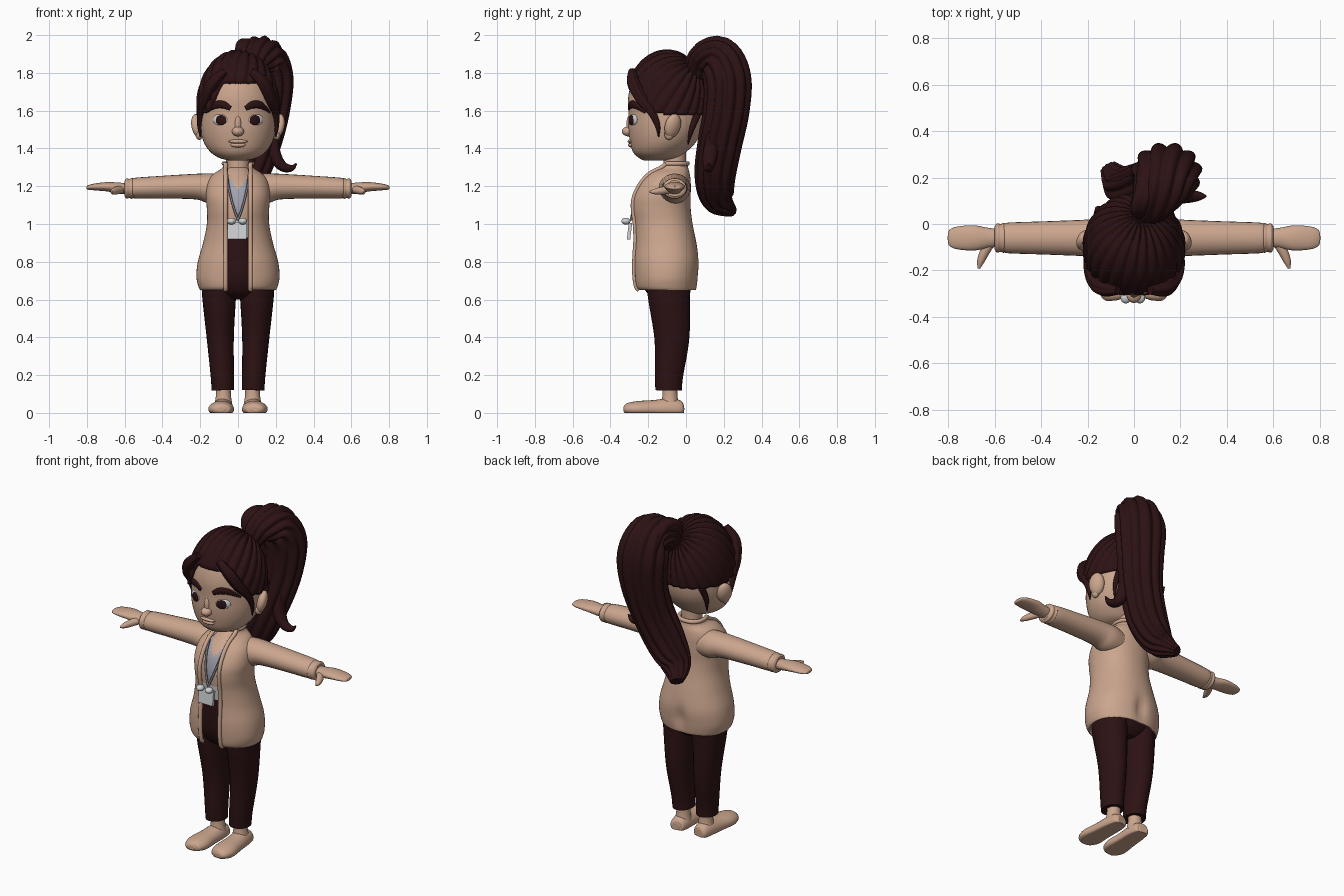
import bpy, bmesh, math
from mathutils import Vector

cube = bpy.data.objects.get("Cube")
if cube:
    bpy.data.objects.remove(cube)


def material(name, *rgb):
    m = bpy.data.materials.new(name)
    m.use_nodes = True
    m.diffuse_color = (*rgb, 1)
    m.node_tree.nodes["Principled BSDF"].inputs["Base Color"].default_value = (*rgb, 1)
    return m


TAN = material("warm tan", .6, .38, .27)
DARK = material("dark brown", .026, .006, .007)
LILAC = material("lilac grey", .36, .36, .43)
GREY = material("lanyard grey", .2, .2, .23)
PALE = material("pale grey", .62, .63, .65)


def smooth_keys(keys, n=6):
    """Catmull-Rom interpolation of number tuples."""
    out = []
    for i in range(len(keys) - 1):
        quad = [keys[max(i - 1, 0)], keys[i], keys[i + 1], keys[min(i + 2, len(keys) - 1)]]
        for k in range(n):
            t = k / n
            out.append(tuple(b + t / 2 * (c - a + t * (2 * a - 5 * b + 4 * c - d + t * (3 * (b - c) + d - a)))
                             for a, b, c, d in zip(*quad)))
    return out + [tuple(keys[-1])]


def skin_rows(name, rows, mats, closed=True, rule=None):
    """Joins rows of points into a smooth surface; closed rows get end caps."""
    bm = bmesh.new()
    grid = [[bm.verts.new(p) for p in row] for row in rows]
    n = len(grid[0])
    for a, b in zip(grid, grid[1:]):
        for j in range(n if closed else n - 1):
            k = (j + 1) % n
            bm.faces.new((a[j], a[k], b[k], b[j]))
    if closed:
        bm.faces.new(grid[0])
        bm.faces.new(grid[-1])
    bmesh.ops.recalc_face_normals(bm, faces=bm.faces)
    for f in bm.faces:
        f.smooth = len(f.verts) == 4
        if rule:
            f.material_index = rule(f.calc_center_median())
    me = bpy.data.meshes.new(name)
    bm.to_mesh(me)
    bm.free()
    for m in mats:
        me.materials.append(m)
    ob = bpy.data.objects.new(name, me)
    bpy.context.collection.objects.link(ob)
    return ob


def sweep(name, keys, mat, ref, lobes=0, seg=24, depth=.16, floor=None):
    """Oval tube along keys of (x, y, z, radius a, radius b)."""
    keys = smooth_keys(keys)
    pts = [Vector(k[:3]) for k in keys]
    rows = []
    for i, (p, k) in enumerate(zip(pts, keys)):
        t = (pts[min(i + 1, len(pts) - 1)] - pts[max(i - 1, 0)]).normalized()
        side = Vector(ref).cross(t).normalized()
        up = t.cross(side)
        row = []
        for j in range(seg):
            a = math.tau * j / seg
            r = 1 - depth * (1 - abs(math.sin(lobes * a / 2))) if lobes else 1
            q = p + (side * math.cos(a) * k[3] + up * math.sin(a) * k[4]) * r
            if floor is not None:
                q.z = max(q.z, floor)
            row.append(q)
        rows.append(row)
    return skin_rows(name, rows, [mat])


def oval_rows(keys, power=2, seg=48, gap=None):
    """Horizontal rings from (z, half width, front y, back y), optionally open in front."""
    rows = []
    for z, w, f, b in smooth_keys(keys):
        start = math.asin(min(1, gap / w) ** (power / 2)) if gap else 0
        row = []
        for j in range(seg + (1 if gap else 0)):
            a = start + (math.tau - 2 * start) * j / seg
            s, c = math.sin(a), math.cos(a)
            s, c = (math.copysign(abs(v) ** (2 / power), v) for v in (s, c))
            row.append(Vector((w * s, (f + b) / 2 - (b - f) / 2 * -(-c), z)))
        rows.append(row)
    return rows


def ball(name, loc, size, mat, turn=(0, 0, 0)):
    bpy.ops.mesh.primitive_uv_sphere_add(segments=24, ring_count=16, location=loc, rotation=turn)
    ob = bpy.context.object
    ob.name = name
    ob.scale = size
    ob.data.materials.append(mat)
    bpy.ops.object.shade_smooth()
    return ob


X, Y, Z = (1, 0, 0), (0, 1, 0), (0, 0, 1)

# Head and neck
head_keys = [(1.335, .04, -.22, -.11), (1.35, .1, -.25, -.04), (1.38, .145, -.28, 0), (1.43, .18, -.295, .05),
             (1.5, .2, -.305, .09), (1.58, .205, -.305, .105), (1.68, .2, -.305, .1),
             (1.78, .17, -.275, .06), (1.85, .12, -.22, 0), (1.88, .04, -.14, -.08)]
skin_rows("head", oval_rows(head_keys), [TAN])
sweep("neck", [(0, -.06, 1.2, .07, .07), (0, -.06, 1.28, .06, .06), (0, -.06, 1.4, .06, .06)], TAN, Y)


def face_y(x, z):
    k = min(smooth_keys(head_keys, 12), key=lambda q: abs(q[0] - z))
    return (k[2] + k[3]) / 2 - (k[3] - k[2]) / 2 * math.sqrt(max(0, 1 - (x / k[1]) ** 2))


# Nose and lips
ball("nose", (0, -.305, 1.49), (.032, .035, .026), TAN)
ball("nose_bridge", (0, -.298, 1.525), (.018, .018, .05), TAN)
ball("upper_lip", (0, -.293, 1.437), (.05, .016, .011), TAN)
ball("lower_lip", (0, -.288, 1.418), (.04, .018, .013), TAN)

# Hair cap: ridges run from the ponytail root to the hairline
centre, size = Vector((0, -.1, 1.62)), Vector((.212, .222, .29))
pole = Vector((.15, .62, .75)).normalized()
u = pole.cross(Vector(X)).normalized()
v = pole.cross(u)


def cap_point(phi, theta, r=1):
    d = pole * math.cos(theta) + (u * math.cos(phi) + v * math.sin(phi)) * math.sin(theta)
    return centre + d * size * r


def hairline(p):
    t = min(1, max(0, (abs(p.x - .02) - .09) / .1))
    return 1.58 if p.y > -.12 else 1.75 - .16 * t * t * (3 - 2 * t)


columns = []
for j in range(240):
    phi, end = math.tau * j / 240, .1
    while end < 3:
        p = cap_point(phi, end)
        if p.z < hairline(p):
            break
        end += .01
    ridge = .05 * abs(math.sin(phi * 12))
    col = [cap_point(phi, end * max(i, .1) / 24, 1 + ridge * math.sin(math.pi * min(i / 12, .5)))
           for i in range(25)]
    columns.append(col + [cap_point(phi, end, .9)])
skin_rows("hair_cap", list(zip(*columns)), [DARK])

# Ponytail, its upper curl, flicked strand and tie
sweep("ponytail", [(.05, .04, 1.77, .05, .05), (.075, .08, 1.86, .085, .09), (.12, .17, 1.88, .12, .13),
                   (.14, .22, 1.77, .13, .155), (.135, .215, 1.6, .125, .14), (.1, .18, 1.42, .12, .125),
                   (.03, .155, 1.25, .11, .12), (-.05, .17, 1.13, .085, .09), (-.11, .245, 1.065, .03, .04)],
      DARK, X, lobes=11, seg=88)
sweep("ponytail_curl", [(.04, .05, 1.82, .03, .03), (.02, .07, 1.92, .04, .04), (.05, .15, 1.94, .045, .05),
                        (.06, .24, 1.86, .04, .05), (.05, .28, 1.7, .01, .01)], DARK, X, lobes=4, seg=32)
sweep("ponytail_flick", [(.18, .15, 1.52, .03, .03), (.19, .13, 1.38, .035, .04), (.23, .12, 1.31, .028, .03),
                         (.28, .12, 1.295, .018, .02), (.31, .12, 1.32, .004, .004)], DARK, Y)
ball("hair_tie", (.05, .05, 1.8), (.06, .05, .06), DARK)

# Jacket: open shell with raised front bands and collar
jacket_keys = [(.65, .2, -.255, .055), (.67, .21, -.27, .06), (.72, .22, -.277, .066), (.8, .213, -.28, .07),
               (.9, .185, -.275, .055), (1, .165, -.28, .035), (1.08, .165, -.29, .025), (1.15, .17, -.282, .025),
               (1.22, .16, -.245, .025), (1.265, .13, -.205, .02), (1.295, .085, -.165, .012), (1.32, .075, -.14, .008)]
rows = oval_rows(jacket_keys, 2.2, 56, .066)
for row in rows:
    for p in row:
        # Soft crease down the seat
        if p.y > 0:
            p.y -= .022 * math.exp(-(p.x / .03) ** 2 - ((p.z - .74) / .07) ** 2)
jacket = skin_rows("jacket_body", rows, [TAN], closed=False)
shell = jacket.modifiers.new("cloth", "SOLIDIFY")
shell.thickness = .014
shell.offset = -1
sweep("collar", [(*p, .012, .012) for p in rows[-1][::7]], TAN, Z, seg=12)

# Shirt with a lilac neckline and pale hem
skin_rows("shirt", oval_rows([(.92, .13, -.25, 0), (1, .13, -.26, 0), (1.1, .13, -.265, 0), (1.2, .12, -.235, 0),
                              (1.27, .07, -.165, -.01), (1.3, .05, -.12, -.02)], seg=96), [TAN, LILAC, PALE],
          rule=lambda p: 2 if p.z < 1.01 else
          1 if abs(p.x) < .3 * (p.z - 1) and p.z < 1.18 + abs(p.x) * 1.3 else 0)

# Trouser seat
skin_rows("trouser_seat", oval_rows([(.6, .06, -.15, -.02), (.64, .15, -.21, .02), (.72, .18, -.245, .04),
                                     (.82, .16, -.25, .03), (.93, .125, -.252, 0)]), [DARK])

# Badge and clips
bpy.ops.mesh.primitive_cube_add(size=1, location=(-.005, -.299, .962), rotation=(-.12, 0, 0))
badge = bpy.context.object
badge.name = "badge"
badge.scale = (.1, .018, .088)
badge.data.materials.append(PALE)

for s, side in ((1, "left"), (-1, "right")):
    # Face and ears
    def on_face(x, z, out=0):
        return (s * x, face_y(x, z) - out, z)

    turn = (0, 0, s * .46)
    ball(side + "_eye_white", on_face(.095, 1.552, -.004), (.042, .012, .03), PALE, turn)
    ball(side + "_iris", on_face(.09, 1.55, .004), (.031, .009, .027), DARK, turn)
    ball(side + "_ear", (s * .213, -.07, 1.52), (.03, .045, .065), TAN, (-.15, s * .25, s * .5))
    ball(side + "_ear_lobe", (s * .205, -.09, 1.475), (.02, .025, .03), TAN)
    sweep(side + "_eyebrow", [(*on_face(x, z), r / 2, r) for x, z, r in
                              ((.04, 1.612, .012), (.08, 1.632, .02), (.125, 1.627, .018), (.17, 1.59, .006))],
          DARK, Z, seg=12)

    # Fringe lock, sideburn and nape wisp
    sweep(side + "_fringe", [(s * x, y, z, r, r) for x, y, z, r in
                             ((.07, -.285, 1.81, .02), (.135, -.278, 1.745, .034), (.175, -.235, 1.66, .032),
                              (.197, -.18, 1.59, .022), (.203, -.15, 1.52, .014), (.2, -.145, 1.46, .003))],
          DARK, Y, lobes=5, seg=40)
    sweep(side + "_nape_wisp", [(s * .15, .06, 1.58, .02, .02), (s * .16, .03, 1.5, .014, .014),
                                (s * .15, .01, 1.42, .003, .003)], DARK, Y, seg=12)

    # Jacket band, lanyard strap and badge clip
    sweep(side + "_jacket_band", [(*row[0 if s > 0 else -1], .012, .012) for row in rows[::5]], TAN, Y, seg=12)
    sweep(side + "_strap", [(s * .058, -.19, 1.265, .006, .006), (s * .05, -.235, 1.2, .006, .006),
                            (s * .03, -.272, 1.11, .006, .006), (0, -.292, 1.02, .006, .006)], GREY, Y, seg=10)
    ball(side + "_clip", (s * .03 - .005, -.318, 1.015), (.023, .024, .018), PALE)

    # Sleeve, cuff and hand
    sweep(side + "_sleeve", [(s * x, -.06, z, a, b) for x, z, a, b in
                             ((.06, 1.18, .07, .07), (.14, 1.188, .083, .08), (.22, 1.198, .078, .068),
                              (.4, 1.195, .071, .06), (.54, 1.19, .066, .055), (.565, 1.19, .058, .048))], TAN, Z)
    sweep(side + "_cuff", [(s * x, -.06, 1.188, r, r * .85) for x, r in
                           ((.55, .05), (.56, .064), (.575, .06), (.59, .063), (.6, .05))], TAN, Z)
    sweep(side + "_hand", [(s * x, -.06, z, a, b) for x, z, a, b in
                           ((.57, 1.185, .036, .03), (.63, 1.19, .044, .029), (.69, 1.197, .054, .025),
                            (.76, 1.196, .049, .018), (.795, 1.193, .034, .011), (.802, 1.193, .01, .004))], TAN, Z)
    sweep(side + "_thumb", [(s * x, y, z, r, r) for x, y, z, r in
                            ((.61, -.07, 1.185, .02), (.64, -.115, 1.178, .021), (.66, -.16, 1.172, .016),
                             (.668, -.192, 1.17, .005))], TAN, Z, seg=16)

    # Leg, ankle and shoe
    sweep(side + "_trouser_leg", [(s * x, y, z, a, b) for x, y, z, a, b in
                                  ((.098, -.09, .72, .095, .12), (.1, -.09, .62, .09, .112),
                                   (.094, -.075, .4, .072, .093), (.083, -.09, .2, .062, .075),
                                   (.08, -.092, .12, .06, .07))], DARK, Y)
    sweep(side + "_ankle", [(s * .077, -.085, z, r, r) for z, r in ((.15, .038), (.09, .04), (.04, .048))], TAN, Y)
    sweep(side + "_shoe", [(s * x, y, .02, a, b) for x, y, a, b in
                           ((.078, -.014, .02, .02), (.079, -.025, .043, .043), (.08, -.08, .054, .058),
                            (.085, -.17, .06, .048), (.089, -.26, .068, .042), (.089, -.315, .05, .03),
                            (.088, -.33, .02, .01))], TAN, Z, floor=0)
